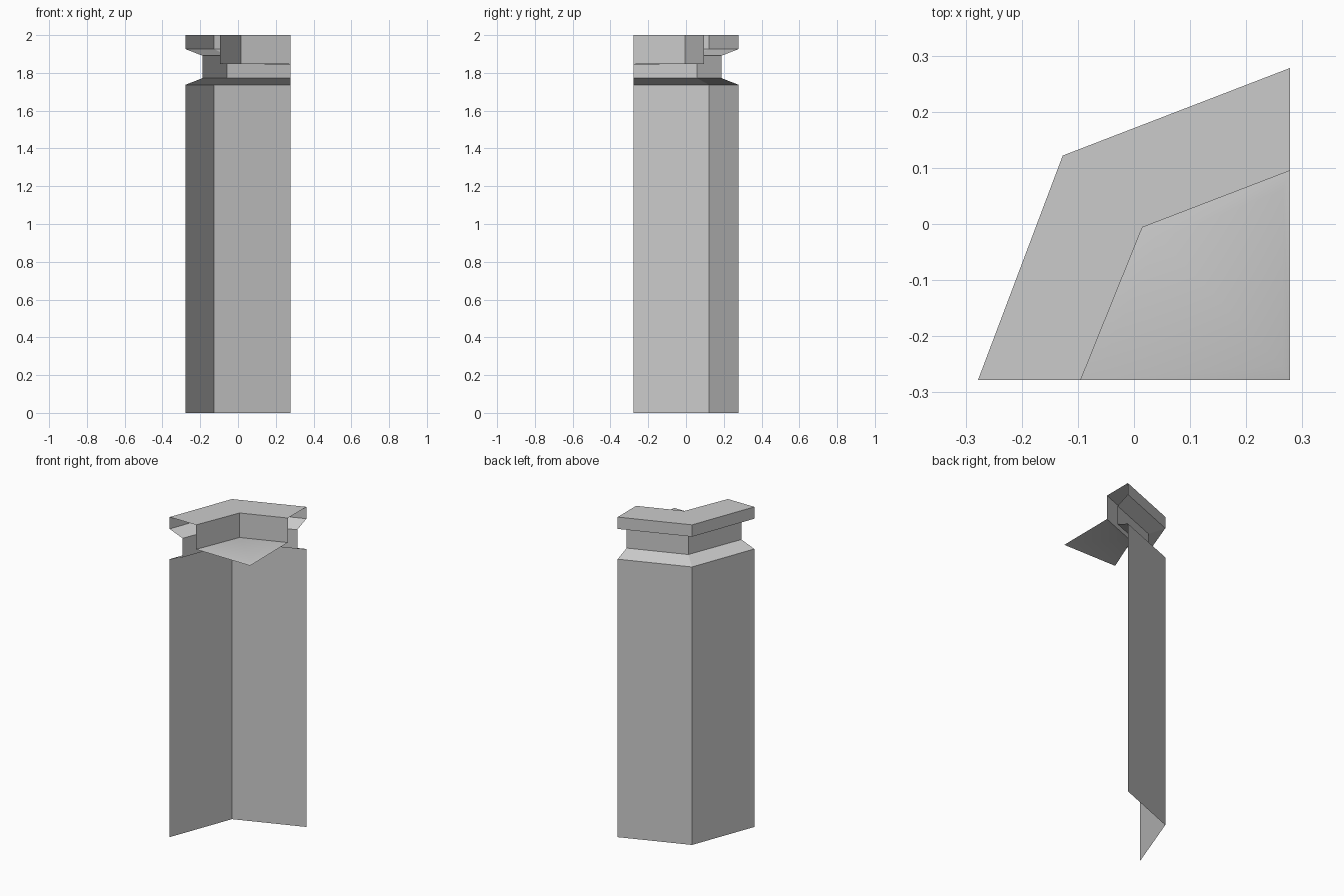
import bpy
from mathutils import Vector

if "Cube" in bpy.data.objects:
    bpy.data.objects.remove(bpy.data.objects["Cube"])

# Plan outlines of the corner: left end, corner, right end
OUTER = [(-0.278, -0.278), (-0.127, 0.122), (0.278, 0.278)]
INNER = [(-0.095, -0.278), (0.015, -0.006), (0.278, 0.095)]


def outline(t, z):
    """Plan outline between the outer (0) and inner (1) lines at height z."""
    return [Vector((*o, z)).lerp(Vector((*i, z)), t) for o, i in zip(OUTER, INNER)]


def add_object(name, verts, faces):
    mesh = bpy.data.meshes.new(name)
    mesh.from_pydata(verts, [], faces)
    mesh.update()
    obj = bpy.data.objects.new(name, mesh)
    bpy.context.collection.objects.link(obj)
    return obj


def sweep(name, profile):
    """Open sheet swept round the corner; profile is (inset, height) pairs."""
    verts = [v for t, z in profile for v in outline(t, z)]
    faces = []
    for r in range(len(profile) - 1):
        for c in range(2):
            a = 3 * r + c
            faces.append((a + 1, a, a + 3, a + 4))
    return add_object(name, verts, faces)


# Tall wall with the sloped shoulder and recessed neck
sweep("corner_wall", [(0, 0), (0, 1.737), (0.49, 1.772), (0.49, 1.891)])

# Overhanging lip: flare, outer edge, flat top and inner drop
sweep("top_lip", [(0.49, 1.891), (0, 1.926), (0, 2.0), (1, 2.0), (1, 1.847)])

# Shallow raised tray inside the corner, smooth shaded
rim = [(*p, 1.847) for p in INNER] + [(0.278, -0.278, 1.845)]
raised = [(-0.06, -0.255, 1.851), (0.045, -0.026, 1.851),
          (0.265, 0.06, 1.851), (0.265, -0.255, 1.851)]
faces = [((i + 1) % 4, i, i + 4, (i + 1) % 4 + 4) for i in range(4)]
faces += [(4, 7, 5), (5, 7, 6)]
tray = add_object("inner_tray", rim + raised, faces)
for p in tray.data.polygons:
    p.use_smooth = True
